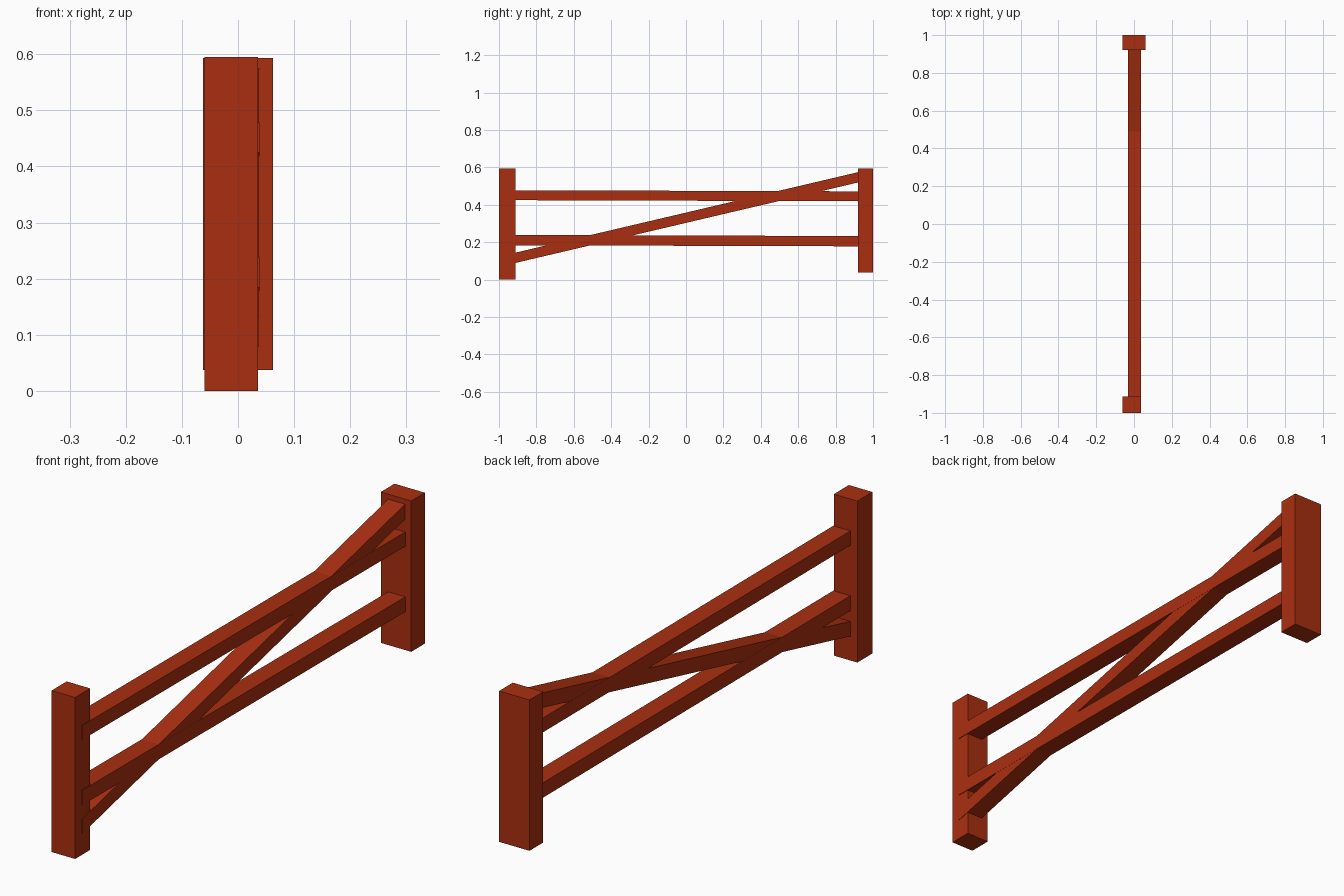
import bpy

if "Cube" in bpy.data.objects:
    bpy.data.objects.remove(bpy.data.objects["Cube"])

wood = bpy.data.materials.new("red_wood")
wood.diffuse_color = (0.40, 0.028, 0.005, 1)
wood.use_nodes = True
wood.node_tree.nodes["Principled BSDF"].inputs["Base Color"].default_value = wood.diffuse_color


def beam(name, x0, x1, start, end):
    """Square beam along y; start and end are (y, z_bottom, z_top)."""
    verts = [(x, y, z) for y, lo, hi in (start, end)
             for x, z in ((x0, lo), (x1, lo), (x1, hi), (x0, hi))]
    faces = [(0, 1, 2, 3), (7, 6, 5, 4)]
    faces += [(i, i + 4, (i + 1) % 4 + 4, (i + 1) % 4) for i in range(4)]
    mesh = bpy.data.meshes.new(name)
    mesh.from_pydata(verts, [], faces)
    mesh.materials.append(wood)
    obj = bpy.data.objects.new(name, mesh)
    bpy.context.collection.objects.link(obj)
    return obj


# Upright posts, the back one thinner, wider and set higher
beam("front_post", -0.06, 0.036, (-1.0, 0.0, 0.595), (-0.912, 0.0, 0.595))
beam("back_post", -0.062, 0.062, (0.92, 0.037, 0.593), (1.0, 0.037, 0.593))

# Two slightly sloping rails let into the posts
beam("upper_rail", -0.032, 0.038, (-0.96, 0.425, 0.478), (0.96, 0.419, 0.472))
beam("lower_rail", -0.032, 0.038, (-0.96, 0.184, 0.239), (0.96, 0.178, 0.233))

# Diagonal brace crossing both rails
beam("diagonal_brace", -0.0315, 0.0375, (-0.96, 0.078, 0.133), (0.96, 0.529, 0.584))
